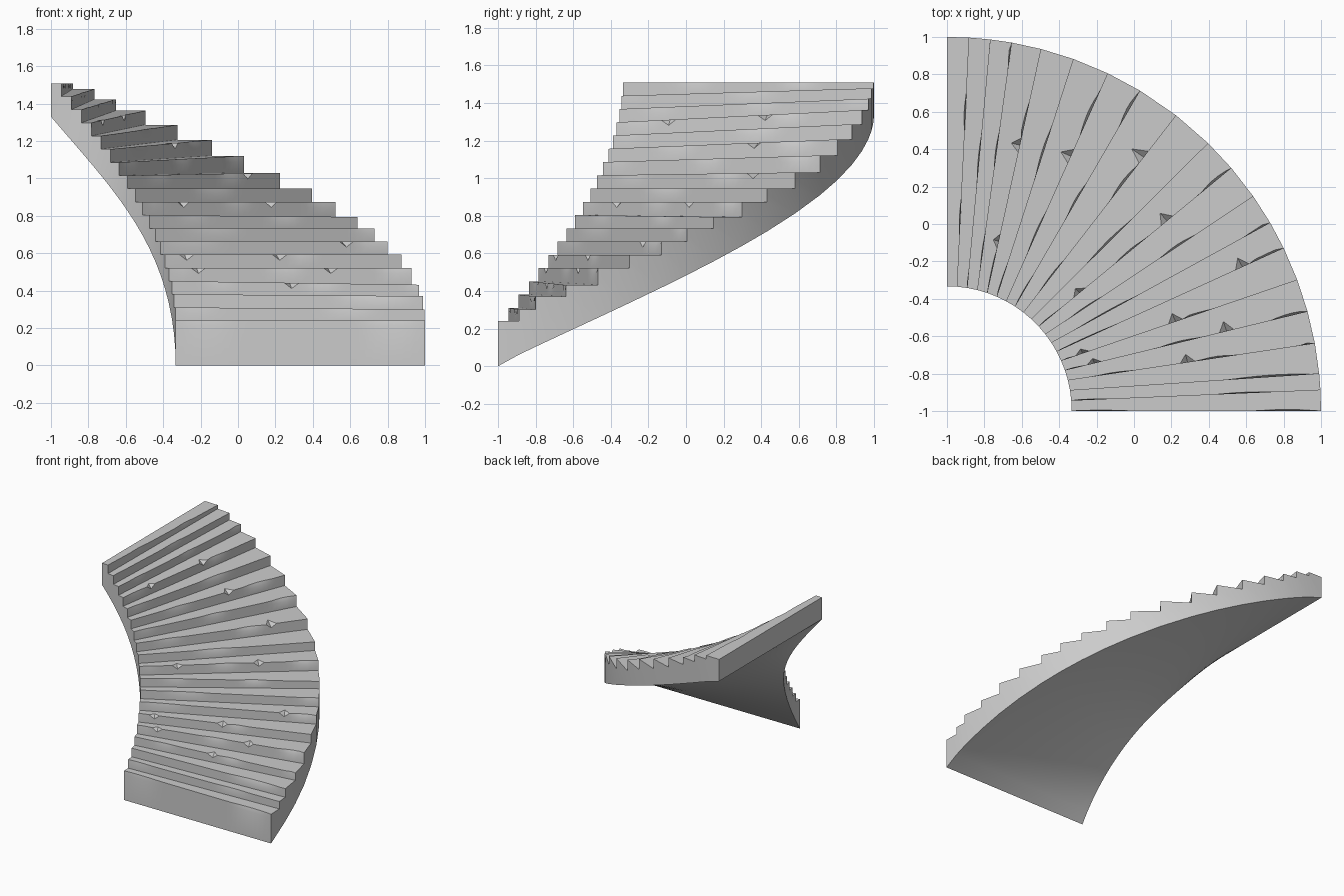
import bpy, bmesh, random
from math import sin, cos, pi, radians
from mathutils import Vector

cube = bpy.data.objects.get("Cube")
if cube:
    bpy.data.objects.remove(cube, do_unlink=True)
random.seed(4)

STEPS, COLS = 19, 33
R_IN, R_OUT = 0.667, 2.0
FIRST, RISE, END_LOW = 0.24, 0.0705, 1.33
# Riser angles: even along the inner edge, drifting along the outer edge
inner = [90 * k / STEPS for k in range(STEPS + 1)]
outer = [0, 3.2, 5.7, 10.4, 15.4, 20.5, 25.8, 30.2, 35, 40.5,
         45.7, 52.2, 58.9, 64.5, 70.2, 75.4, 80, 83.3, 86.6, 90]
# Sideways tilt of each tread: how much its outer end is raised
tilt = [0, -.01, -.01, -.02, 0, 0, 0, 0, -.01, 0,
        0, .015, .035, .05, .06, .065, .055, .04, 0]
# Broken spots on the step edges: riser number -> positions across the stair
chips = {3: [.5], 4: [.12, .67], 5: [.08, .5], 6: [.83], 9: [.2, .67],
         11: [.8], 13: [.64], 15: [.2, .6]}
chip_cols = {(k, round(u * COLS)) for k, us in chips.items() for u in us}


def plan(k, j):
    """Point on riser line k, column j, seen from above."""
    a, b = radians(inner[k]), radians(outer[k])
    p = Vector((cos(a), sin(a), 0)) * R_IN
    q = Vector((cos(b), sin(b), 0)) * R_OUT
    return p.lerp(q, j / COLS) - Vector((1, 1, 0))


def soffit(k, j):
    """Height of the underside, arched slightly above a plain helix."""
    u = j / COLS
    t = (inner[k] * (1 - u) + outer[k] * u) / 90
    arch = abs(sin(pi * t))
    rise_in = 0.07 * arch * (1.35 - 0.9 * t)
    rise_out = 0.042 * arch ** 0.5
    return END_LOW * t + rise_in * (1 - u) + rise_out * u


def tread(k, j):
    """Height of tread k at column j."""
    return FIRST + RISE * k + tilt[k] * j / COLS


bm = bmesh.new()


def row(k, height, pull=None):
    verts = []
    for j in range(COLS + 1):
        p = plan(k, j)
        if pull:
            p = p.lerp(plan(k + 1, j), pull(j))
        p.z = height(j)
        verts.append(bm.verts.new(p))
    return verts


def strip(a, b):
    for j in range(COLS):
        bm.faces.new((a[j], a[j + 1], b[j + 1], b[j]))


def worn_pull(k):
    """How far the nosing of step k is worn back, as a share of the tread."""
    freq, phase = random.uniform(6, 16), random.uniform(0, 2 * pi)

    def pull(j):
        if (k, j) in chip_cols:
            return 0.4
        if j in (0, COLS) or (k, j - 1) in chip_cols or (k, j + 1) in chip_cols:
            return 0
        return 0.13 * max(0, sin(freq * j / COLS + phase) - 0.4)
    return pull


# Rows of points for every step: underside, riser foot, riser middle, nosing
under = [row(k, lambda j: soffit(k, j)) for k in range(STEPS + 1)]
foot, mid, nose = [under[0]], [], []
for k in range(STEPS):
    mid.append(row(k, lambda j: tread(k, j) - 0.03))
    nose.append(row(k, lambda j: tread(k, j), worn_pull(k)))
    foot.append(row(k + 1, lambda j: tread(k, j)))

for k in range(STEPS):
    # Riser with chipped upper edge
    strip(foot[k], mid[k])
    for j in range(COLS):
        a, b, c, d = mid[k][j], mid[k][j + 1], nose[k][j + 1], nose[k][j]
        if (k, j + 1) in chip_cols:
            bm.faces.new((a, b, d))
            bm.faces.new((b, c, d))
        elif (k, j) in chip_cols:
            bm.faces.new((a, b, c))
            bm.faces.new((a, c, d))
        else:
            bm.faces.new((a, b, c, d))
    # Tread and underside
    strip(nose[k], foot[k + 1])
    strip(under[k + 1], under[k])
    # Inner and outer walls
    for j in (0, COLS):
        wall = [under[k][j], under[k + 1][j], foot[k + 1][j], nose[k][j], mid[k][j]]
        if k:
            wall.append(foot[k][j])
        bm.faces.new(wall)
# Upper end wall
strip(foot[STEPS], under[STEPS])

bmesh.ops.recalc_face_normals(bm, faces=bm.faces[:])
mesh = bpy.data.meshes.new("curved_staircase")
bm.to_mesh(mesh)
bm.free()
stair = bpy.data.objects.new("curved_staircase", mesh)
bpy.context.collection.objects.link(stair)

# Plain grey stone
stone = bpy.data.materials.new("grey_stone")
stone.use_nodes = True
color = (0.6, 0.6, 0.6, 1)
stone.diffuse_color = color
stone.node_tree.nodes["Principled BSDF"].inputs["Base Color"].default_value = color
mesh.materials.append(stone)

bpy.ops.object.select_all(action='DESELECT')
stair.select_set(True)
bpy.context.view_layer.objects.active = stair
bpy.ops.object.shade_smooth_by_angle(angle=radians(30))
